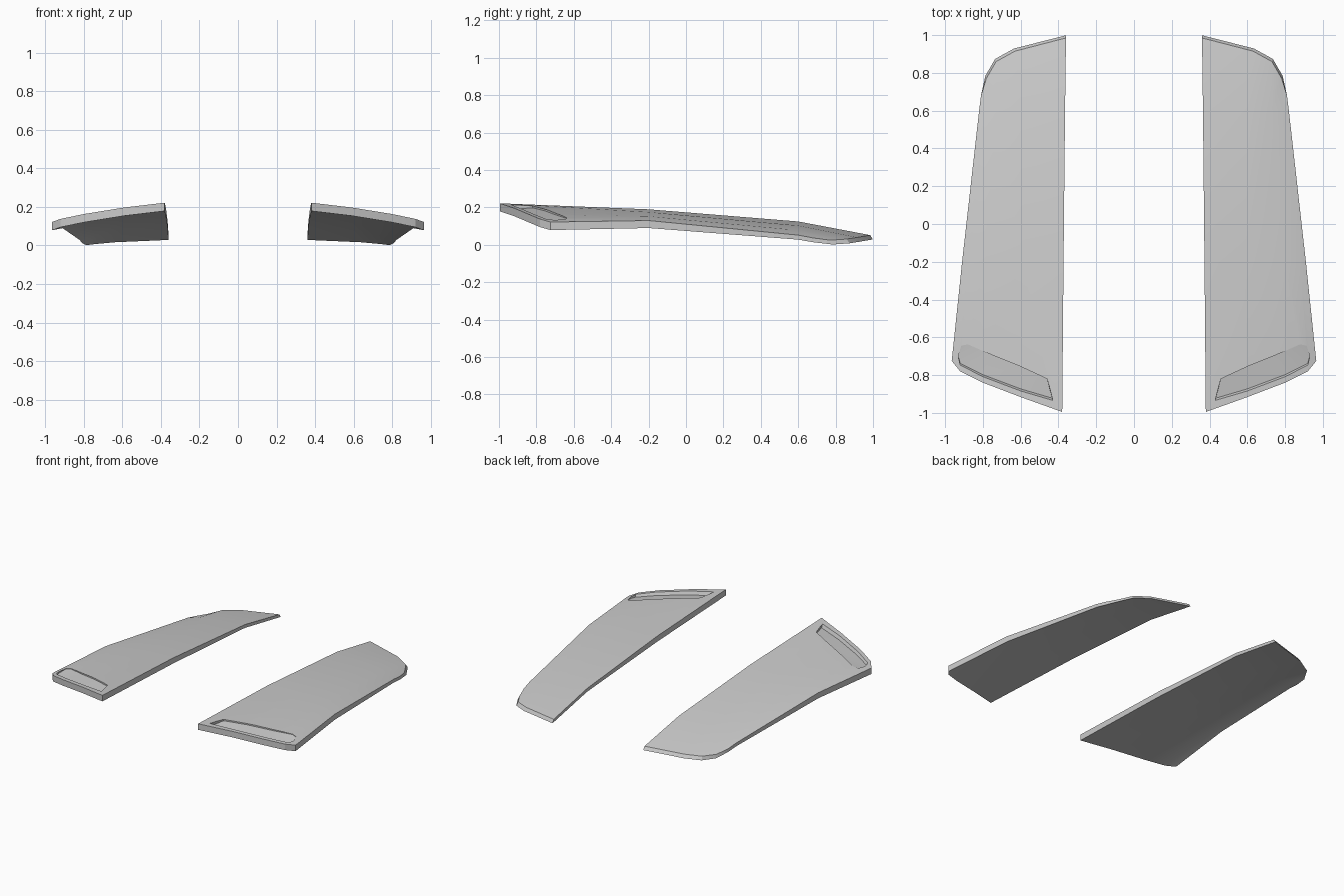
import bpy, bmesh

if "Cube" in bpy.data.objects:
    bpy.data.objects.remove(bpy.data.objects["Cube"])


def make_object(name, bm):
    bmesh.ops.recalc_face_normals(bm, faces=bm.faces)
    mesh = bpy.data.meshes.new(name)
    bm.to_mesh(mesh)
    bm.free()
    ob = bpy.data.objects.new(name, mesh)
    bpy.context.collection.objects.link(ob)
    return ob


# Stations from front to back: top surface points from inner to outer edge
front = [(.38, -.995, .222), (.59, -.92, .197), (.80, -.84, .163), (.92, -.78, .138), (.965, -.725, .122)]
mid = [(.373, -.2, .190), (.59, -.2, .175), (.79, -.2, .153), (.88, -.2, .138), (.91, -.2, .130)]
rear = [(.365, .6, .125), (.60, .6, .103), (.73, .6, .078), (.79, .6, .061), (.82, .6, .052)]
back = [(.36, .985, .052), (.63, .915, .040), (.73, .86, .031), (.782, .77, .025), (.81, .68, .037)]
rows = [front, mid, rear, back]
thickness = [.043, .040, .024, .023]
lean = [(0, 0), (0, 0), (0, 0), (.005, .014)]

# Closed curved panel
bm = bmesh.new()
top = [[bm.verts.new(p) for p in row] for row in rows]
bottom = []
for row, t, (dx, dy) in zip(rows, thickness, lean):
    bottom.append([bm.verts.new((x + (dx if 0 < i < 4 else 0), y + (dy if i < 4 else 0), max(0, z - t)))
                   for i, (x, y, z) in enumerate(row)])
for grid in (top, bottom):
    for a, b in zip(grid, grid[1:]):
        for i in range(4):
            bm.faces.new((a[i], a[i + 1], b[i + 1], b[i]))
for k in (0, 3):
    for i in range(4):
        bm.faces.new((top[k][i], top[k][i + 1], bottom[k][i + 1], bottom[k][i]))
for i in (0, 4):
    for k in range(3):
        bm.faces.new((top[k][i], top[k + 1][i], bottom[k + 1][i], bottom[k][i]))
panel = make_object("side_panels", bm)

# Cutter for the shallow recess near the front, deepest along its front side
rim = [(.43, -.935, .213, .022), (.46, -.82, .203, .005), (.60, -.755, .186, .004),
       (.76, -.69, .162, .004), (.88, -.637, .145, .004), (.915, -.645, .139, .005),
       (.93, -.70, .132, .010), (.92, -.75, .136, .016), (.80, -.81, .161, .020),
       (.60, -.885, .193, .022)]
bm = bmesh.new()
low = [bm.verts.new((x, y + (.012 if d > .015 else 0), z - d)) for x, y, z, d in rim]
high = [bm.verts.new((x, y - (.012 if d > .015 else 0), z + .03)) for x, y, z, d in rim]
n = len(rim)
for i in range(n):
    j = (i + 1) % n
    bm.faces.new((low[i], low[j], high[j], high[i]))
caps = [bm.faces.new(low), bm.faces.new(high)]
bmesh.ops.triangulate(bm, faces=caps)
cutter = make_object("recess_cutter", bm)
cutter.hide_render = True

# Cut the recess, then mirror to the other side
cut = panel.modifiers.new("recess", 'BOOLEAN')
cut.operation = 'DIFFERENCE'
cut.solver = 'EXACT'
cut.object = cutter
panel.modifiers.new("mirror", 'MIRROR')
bpy.context.view_layer.objects.active = panel
panel.select_set(True)
for m in ("recess", "mirror"):
    bpy.ops.object.modifier_apply(modifier=m)
bpy.data.objects.remove(cutter)
bpy.ops.object.shade_smooth_by_angle(angle=.4)
